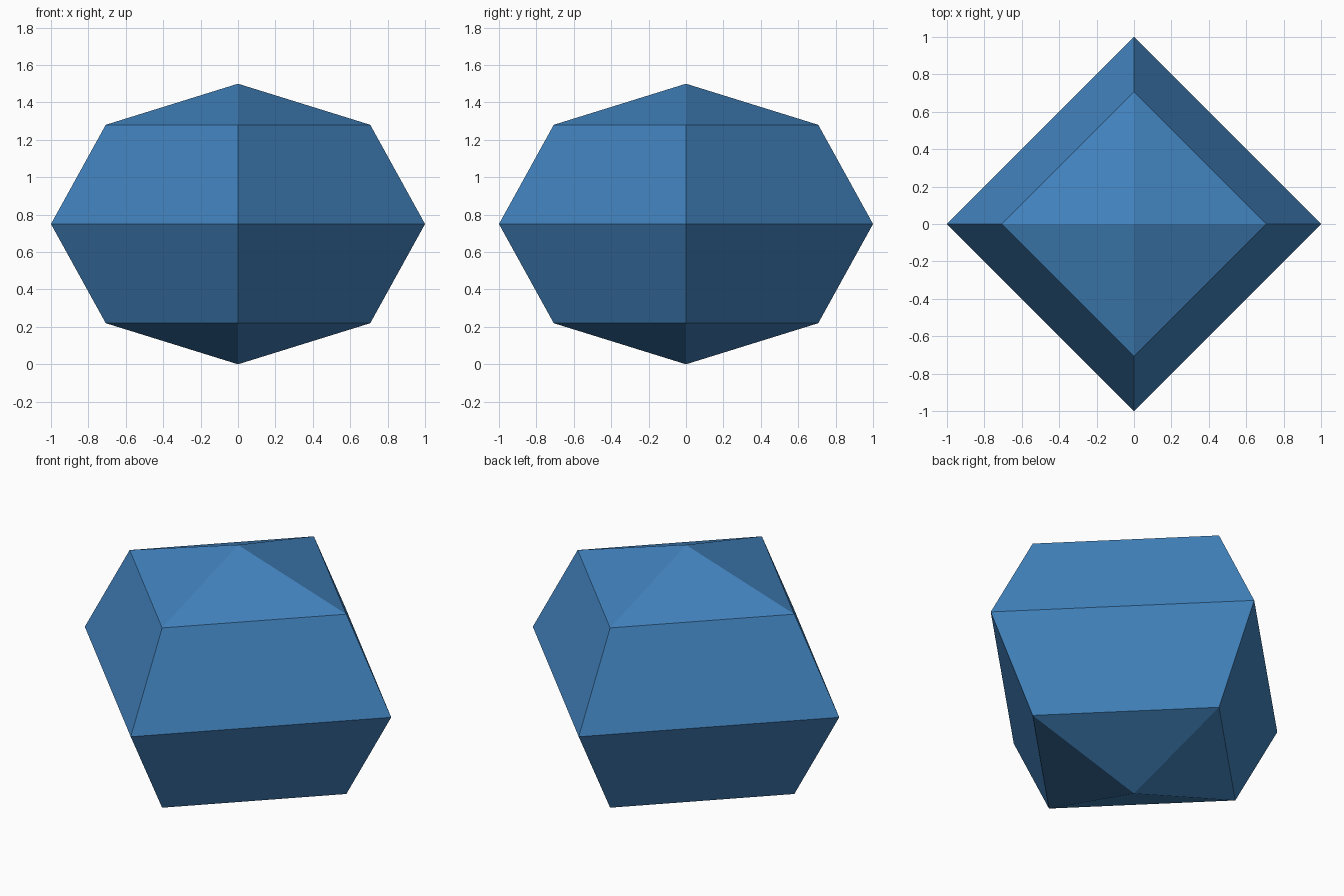
import bpy
import math

if "Cube" in bpy.data.objects:
    bpy.data.objects.remove(bpy.data.objects["Cube"])

# Single flat blue colour
blue = bpy.data.materials.new("blue")
blue.diffuse_color = (0.054, 0.225, 0.51, 1.0)
blue.use_nodes = True
blue.node_tree.nodes["Principled BSDF"].inputs["Base Color"].default_value = blue.diffuse_color

# Faceted gem: four-sided, four-ring sphere with corners on the axes
radius, half_height, sides, rings = 1.0, 0.75, 4, 4
verts = [(0, 0, 0)]
for r in range(1, rings):
    a = math.pi * r / rings
    for s in range(sides):
        t = 2 * math.pi * s / sides
        verts.append((radius * math.sin(a) * math.cos(t),
                      radius * math.sin(a) * math.sin(t),
                      half_height * (1 - math.cos(a))))
verts.append((0, 0, 2 * half_height))
top = len(verts) - 1


def ring_vert(r, s):
    return 1 + r * sides + s % sides


faces = []
for s in range(sides):
    faces.append((0, ring_vert(0, s + 1), ring_vert(0, s)))
    for r in range(rings - 2):
        faces.append((ring_vert(r, s), ring_vert(r, s + 1),
                      ring_vert(r + 1, s + 1), ring_vert(r + 1, s)))
    faces.append((ring_vert(rings - 2, s), ring_vert(rings - 2, s + 1), top))

mesh = bpy.data.meshes.new("faceted_gem")
mesh.from_pydata(verts, [], faces)
mesh.materials.append(blue)
mesh.update()
gem = bpy.data.objects.new("faceted_gem", mesh)
bpy.context.collection.objects.link(gem)
